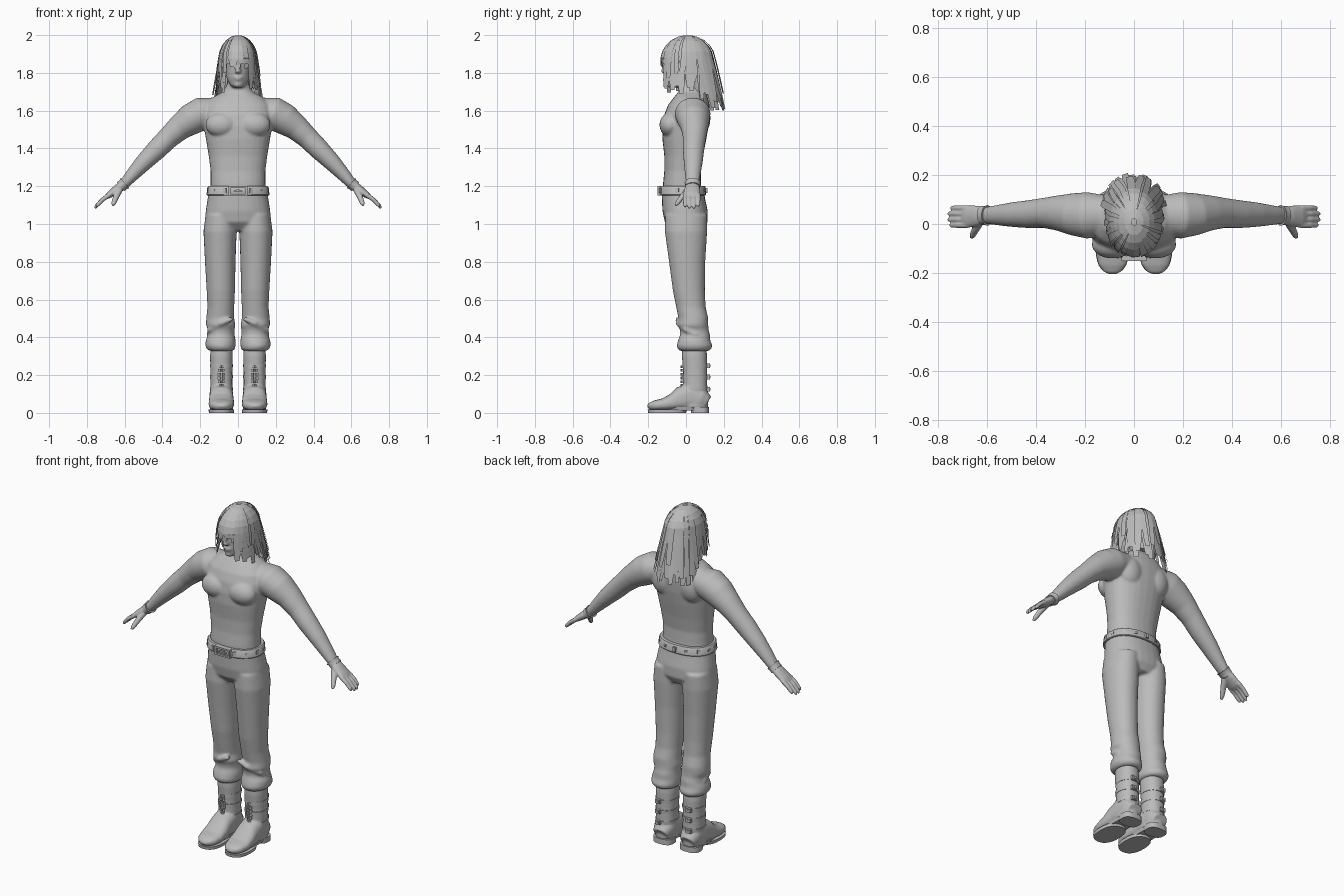
import bpy, bmesh, math, random
from mathutils import Vector, Matrix

random.seed(4)
X, Y, Z = Vector((1, 0, 0)), Vector((0, 1, 0)), Vector((0, 0, 1))
grey = bpy.data.materials.new("plain_grey")
grey.diffuse_color = (0.5, 0.5, 0.5, 1)


def loft(bm, stations, u_axis=X, axis=None, p=2.0, n=28):
    """Closed superellipse tube; station = (x, y, z, radius along u, radius across)."""
    pts = [Vector(s[:3]) for s in stations]
    rings = []
    for i, s in enumerate(stations):
        d = axis or (pts[min(i + 1, len(pts) - 1)] - pts[max(i - 1, 0)]).normalized()
        u = (u_axis - d * u_axis.dot(d)).normalized()
        v = d.cross(u)
        ring = []
        for k in range(n):
            a = 2 * math.pi * k / n
            c, q = math.cos(a), math.sin(a)
            c = math.copysign(abs(c) ** (2 / p), c)
            q = math.copysign(abs(q) ** (2 / p), q)
            ring.append(bm.verts.new(pts[i] + u * c * s[3] + v * q * s[4]))
        rings.append(ring)
    for r, t in zip(rings, rings[1:]):
        for k in range(n):
            bm.faces.new((r[k], r[(k + 1) % n], t[(k + 1) % n], t[k]))
    bm.faces.new(rings[0][::-1])
    bm.faces.new(rings[-1])


def column(bm, rows, cx=0, p=2.3):
    """Upright loft; row = (z, half width, front y, back y[, x offset])."""
    loft(bm, [(cx + (r[4] if len(r) > 4 else 0), (r[2] + r[3]) / 2, r[0], r[1],
               (r[3] - r[2]) / 2) for r in rows], X, Z, p)


def ball(bm, c, r):
    m = Matrix.Translation(c) @ Matrix.Diagonal((*r, 1))
    bmesh.ops.create_uvsphere(bm, u_segments=20, v_segments=12, radius=1, matrix=m)


def box(bm, c, size, rot=0):
    m = Matrix.Translation(c) @ Matrix.Rotation(rot, 4, 'Z') @ Matrix.Diagonal((*size, 1))
    bmesh.ops.create_cube(bm, size=1, matrix=m)


def finish(bm, name, voxel=0, smooth=0, angle=40):
    bmesh.ops.recalc_face_normals(bm, faces=bm.faces)
    me = bpy.data.meshes.new(name)
    bm.to_mesh(me)
    bm.free()
    me.materials.append(grey)
    ob = bpy.data.objects.new(name, me)
    bpy.context.collection.objects.link(ob)
    if voxel:  # fuse the overlapping volumes into one skin
        r = ob.modifiers.new("fuse", 'REMESH')
        r.mode, r.voxel_size, r.use_smooth_shade = 'VOXEL', voxel, True
        s = ob.modifiers.new("soften", 'SMOOTH')
        s.factor, s.iterations = 0.5, smooth
    elif angle:
        bpy.ops.object.select_all(action='DESELECT')
        ob.select_set(True)
        bpy.context.view_layer.objects.active = ob
        bpy.ops.object.shade_smooth_by_angle(angle=math.radians(angle))
    return ob


# Torso, neck, head and arms
bm = bmesh.new()
column(bm, [(1.16, .148, -.12, .085), (1.21, .145, -.122, .08), (1.28, .145, -.115, .078),
            (1.36, .155, -.115, .09), (1.45, .17, -.125, .108), (1.52, .182, -.125, .12),
            (1.58, .187, -.115, .125), (1.63, .175, -.095, .125), (1.67, .135, -.065, .115),
            (1.70, .08, -.04, .10), (1.74, .057, -.035, .075), (1.82, .055, -.03, .07)])
column(bm, [(1.722, .024, -.088, -.02), (1.735, .042, -.098, .02), (1.77, .06, -.104, .06),
            (1.82, .069, -.106, .09), (1.87, .075, -.11, .11), (1.92, .074, -.105, .115),
            (1.96, .06, -.08, .09), (1.98, .03, -.04, .05)], p=2.1)
loft(bm, [(0, -.104, 1.865, .009, .012), (0, -.115, 1.83, .012, .014),
          (0, -.119, 1.808, .018, .013), (0, -.112, 1.798, .012, .008)], X, n=14)   # nose
ball(bm, (0, -.102, 1.777), (.025, .012, .006))   # upper lip
ball(bm, (0, -.1, 1.764), (.021, .012, .006))     # lower lip
ball(bm, (0, -.09, 1.738), (.022, .015, .015))    # chin
for s in (-1, 1):
    ball(bm, (s * .03, -.1, 1.873), (.028, .014, .008))     # brow
    ball(bm, (s * .076, .01, 1.83), (.01, .02, .032))       # ear
    ball(bm, (s * .088, -.083, 1.525), (.085, .058, .065))  # chest muscle
    ball(bm, (s * .09, .075, 1.56), (.075, .055, .09))      # shoulder blade
    loft(bm, [(s * x, y, z, a, b) for x, y, z, a, b in [
        (.10, .04, 1.605, .075, .065), (.19, .035, 1.585, .095, .088), (.25, .04, 1.553, .086, .083),
        (.31, .045, 1.51, .072, .068), (.37, .045, 1.455, .061, .058), (.43, .04, 1.395, .057, .055),
        (.50, .038, 1.325, .05, .046), (.56, .036, 1.26, .041, .036), (.60, .035, 1.215, .035, .028),
        (.63, .035, 1.19, .033, .025)]], Y)
finish(bm, "torso_head_and_arms", .0065, 8)

# Hands with wrist cuffs
for s, side in ((-1, "left"), (1, "right")):
    bm = bmesh.new()
    loft(bm, [(s * .60, .035, 1.215, .031, .023), (s * .64, .033, 1.185, .042, .023),
              (s * .68, .03, 1.155, .046, .018), (s * .698, .03, 1.142, .04, .012)], Y)
    for y, ln in ((.065, .85), (.042, 1), (.018, 1.0), (-.005, .9)):
        loft(bm, [(s * .68, y, 1.155, .012, .013), (s * (.68 + .042 * ln), y, 1.155 - .03 * ln, .0115, .0115),
                  (s * (.68 + .07 * ln), y, 1.155 - .06 * ln, .01, .01),
                  (s * (.68 + .077 * ln), y, 1.155 - .072 * ln, .006, .006)], Y, n=12)
    loft(bm, [(s * .625, .015, 1.185, .018, .018), (s * .645, -.02, 1.145, .016, .015),
              (s * .658, -.045, 1.112, .013, .012), (s * .662, -.056, 1.098, .007, .007)], X, n=12)
    finish(bm, side + "_hand", .004, 3)
    bm = bmesh.new()
    loft(bm, [(s * .598, .035, 1.217, .042, .036), (s * .605, .035, 1.211, .038, .031),
              (s * .622, .035, 1.197, .039, .03)], Y)
    finish(bm, side + "_wrist_cuff")

# Trousers: pelvis and two legs gathered above the boots
bm = bmesh.new()
column(bm, [(1.19, .154, -.13, .094), (1.14, .16, -.128, .10), (1.07, .171, -.125, .115),
            (1.01, .174, -.112, .115), (.965, .14, -.07, .09)])
for s in (-1, 1):
    column(bm, [(z, r, f, b, s * c) for z, r, f, b, c in [
        (1.05, .08, -.11, .112, .092), (.96, .088, -.112, .112, .095), (.8, .081, -.09, .102, .094),
        (.65, .075, -.07, .1, .091), (.56, .071, -.052, .104, .091), (.50, .074, -.04, .118, .094),
        (.465, .078, -.045, .118, .092), (.44, .07, -.032, .12, .088), (.415, .07, -.03, .127, .088),
        (.385, .079, -.042, .128, .092), (.355, .08, -.05, .14, .093), (.335, .073, -.042, .132, .09),
        (.328, .058, -.028, .118, .09)]], p=2.1)
    loft(bm, [(s * .03, -.045, .50, .012, .012), (s * .09, -.04, .475, .016, .016),
              (s * .15, 0, .44, .014, .014), (s * .155, .06, .41, .012, .012)], Z, n=12)  # fold
finish(bm, "trousers", .0075, 5)

# Belt with buckle, studs and loops
bm = bmesh.new()
column(bm, [(1.152, .164, -.139, .104), (1.156, .167, -.142, .107),
            (1.196, .161, -.14, .103), (1.2, .157, -.137, .1)])
for x in (-.045, .045):
    box(bm, (x, -.143, 1.175), (.012, .016, .05))
for z in (1.155, 1.195):
    box(bm, (0, -.143, z), (.1, .016, .01))
box(bm, (0, -.146, 1.175), (.05, .008, .006))
for k in range(14):
    a = 2 * math.pi * (k + .5) / 14
    box(bm, (.158 * math.cos(a), -.018 + .124 * math.sin(a), 1.177), (.018, .018, .026 if k % 2 else .012), a)
finish(bm, "belt")

# Boots, soles, straps and laces
for s, side in ((-1, "left"), (1, "right")):
    cx = s * .088
    bm = bmesh.new()
    column(bm, [(.37, .055, -.02, .105), (.30, .06, -.022, .112), (.22, .058, -.015, .112),
                (.14, .058, -.015, .113), (.08, .06, -.03, .118), (.025, .058, -.03, .118)], cx, 2.2)
    loft(bm, [(cx, y, .012 + h / 2, w, h / 2) for y, w, h in [
        (.112, .045, .08), (.08, .06, .12), (.02, .063, .15), (-.03, .064, .125), (-.07, .067, .09),
        (-.12, .068, .065), (-.165, .058, .054), (-.19, .04, .042), (-.199, .018, .026)]], X, p=2.5)
    finish(bm, side + "_boot", .006, 5)
    bm = bmesh.new()
    column(bm, [(0, .066, -.2, .0), (.018, .068, -.203, .005)], cx, 2.4)   # forefoot
    column(bm, [(.012, .05, -.12, .1), (.03, .055, -.12, .11)], cx, 3)     # arch
    column(bm, [(0, .06, .028, .122), (.032, .061, .022, .122)], cx, 2.8)  # heel
    finish(bm, side + "_sole")
    bm = bmesh.new()
    for z in (.125, .19, .25):
        column(bm, [(z - .01, .06, -.018, .115), (z + .01, .061, -.018, .116)], cx, 2.2)
        box(bm, (cx + s * .012, .118, z), (.03, .016, .024))
        box(bm, (cx + s * .012, .126, z), (.012, .008, .012))
    finish(bm, side + "_boot_straps")
    bm = bmesh.new()
    for k in range(6):
        t = k / 5
        for q in (-1, 1):
            box(bm, (cx + q * .012 * math.sin(math.pi * (.12 + .76 * t)), -.02, .145 + .1 * t), (.013, .012, .014), q * .4)
    finish(bm, side + "_boot_laces")

# Hair: a close cap under layered flat locks
CY, ZC = .008, 1.862
bm = bmesh.new()
ball(bm, (0, CY, ZC + .012), (.091, .122, .117))
bmesh.ops.bisect_plane(bm, geom=bm.verts[:] + bm.edges[:] + bm.faces[:], plane_co=(0, 0, 1.835),
                       plane_no=(0, -.55, -1), clear_outer=True)
column(bm, [(1.70, .075, .03, .13), (1.78, .088, .0, .138), (1.87, .088, .01, .125)])  # mass at the nape
finish(bm, "hair_cap")


def lock(bm, az, end, grow, width):
    """Ribbon from the crown over the skull, then hanging outwards to height end."""
    side, front = math.sin(az), math.cos(az)
    back = max(0, -front)
    rx, ry, rz = .1 * grow, .137 * grow, .134 * min(grow, 1.03)
    drift = random.uniform(-.12, .12)
    rows = []
    for i in range(10):
        if i < 6:
            th = math.radians(6 + 15.5 * i)
            h, z, a = math.sin(th), ZC + rz * math.cos(th), az
        else:
            t = (i - 5) / 4
            z = ZC + rz * .12 - (ZC + rz * .12 - end) * t
            flare = .32 * abs(side) + .36 * back - .08 * max(0, front)
            h, a = 1 + flare * t * (ZC - end) / .22, az + drift * t
        c = Vector((rx * h * math.sin(a), CY - ry * h * math.cos(a), z))
        tan = Vector((math.cos(a) * rx, math.sin(a) * ry, 0)).normalized()
        w = width * (.3 + .7 * min(1, i / 4)) * (1 if i < 9 else .75)
        rows.append([bm.verts.new(c + tan * w), bm.verts.new(c - tan * w)])
    for p, q in zip(rows, rows[1:]):
        bm.faces.new((p[0], p[1], q[1], q[0]))


bm = bmesh.new()
for count, grow, lift in ((30, .96, 0), (26, 1.0, .035), (20, 1.05, .08)):
    for k in range(count):
        az = 2 * math.pi * (k + random.uniform(.3, .7)) / count
        f = abs((az + math.pi) % (2 * math.pi) - math.pi)
        if f < .62:
            end = 1.825 + lift * .3
        elif f < 1.9:
            end = 1.70 + lift
        else:
            end = 1.61 + lift
        lock(bm, az, end + random.uniform(-.012, .025), grow * random.uniform(.98, 1.03), random.uniform(.011, .017))
finish(bm, "hair_locks", angle=0)
